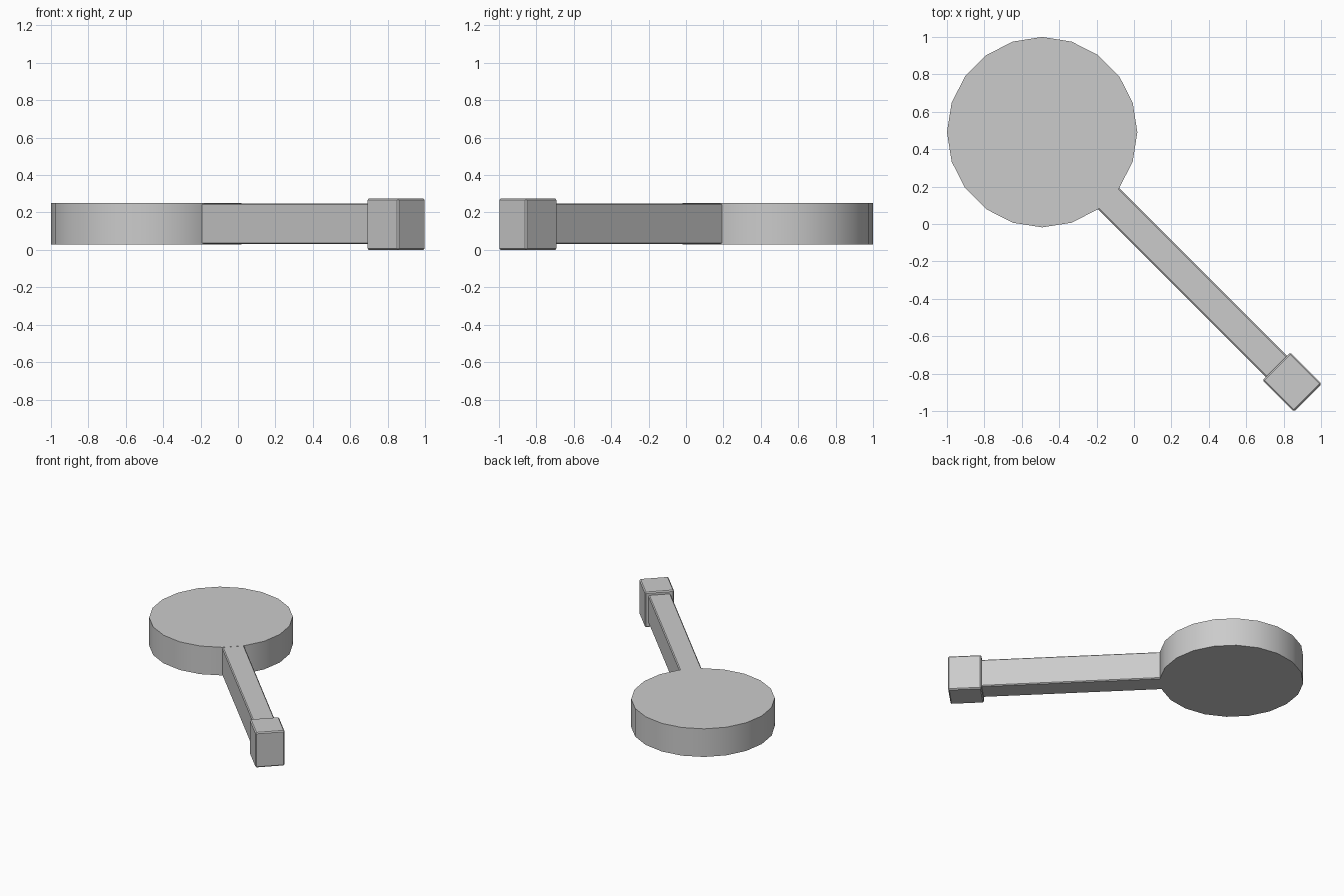
import bpy
import math

if "Cube" in bpy.data.objects:
    bpy.data.objects.remove(bpy.data.objects["Cube"])

DIAG = math.radians(-45)          # direction the handle points
MID_Z = 0.14


def bar(name, start, end, width, height, z, bevel):
    """Bevelled box lying along the diagonal, from start to end (distance from origin)."""
    mid = (start + end) / 2
    bpy.ops.mesh.primitive_cube_add(
        size=1,
        location=(mid * math.cos(DIAG), mid * math.sin(DIAG), z),
        rotation=(0, 0, DIAG))
    ob = bpy.context.object
    ob.name = name
    ob.scale = (end - start, width, height)
    bpy.ops.object.transform_apply(location=False, rotation=False, scale=True)
    mod = ob.modifiers.new("edge_bevel", "BEVEL")
    mod.width = bevel
    mod.segments = 1
    return ob


# Round head: 20-sided disc
bpy.ops.mesh.primitive_cylinder_add(
    vertices=20, radius=0.509, depth=0.22, location=(-0.491, 0.491, MID_Z),
    rotation=(0, 0, 0))
bpy.context.object.name = "round_head"
bpy.ops.object.shade_smooth_by_angle(angle=math.radians(30))

# Handle: as wide as one side of the disc, ends inside the end cap
bar("handle", -0.203, 1.09, 0.159, 0.218, MID_Z, 0.007)

# Block at the end of the handle
bar("end_cap", 1.077, 1.314, 0.21, 0.274, 0.137, 0.008)
